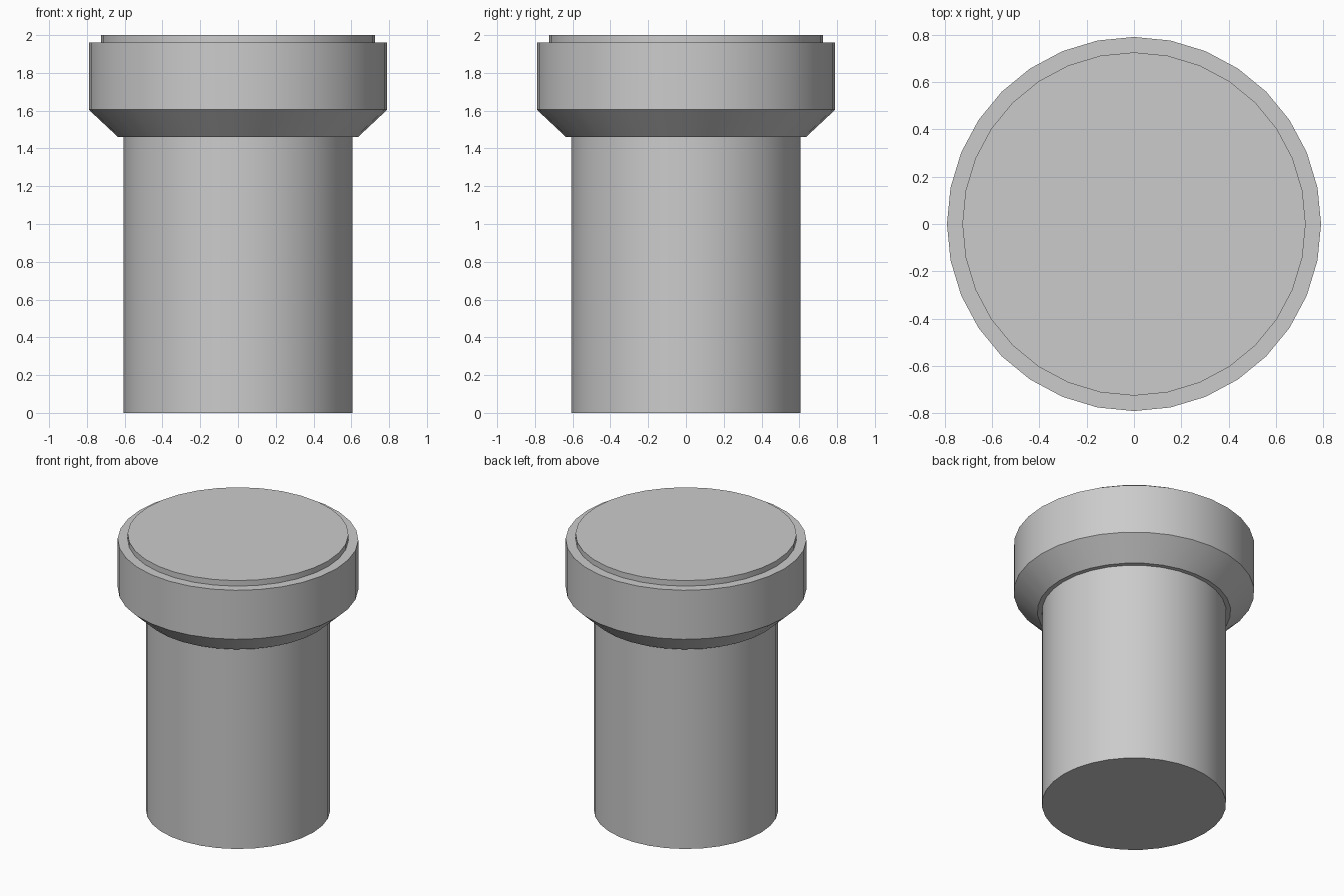
import bpy
import bmesh
from math import cos, sin, tau, radians

if "Cube" in bpy.data.objects:
    bpy.data.objects.remove(bpy.data.objects["Cube"])

SIDES = 32


def lathe(name, profile):
    """Revolve (radius, z) points around z and cap both ends."""
    bm = bmesh.new()
    rings = [[bm.verts.new((r * cos(tau * i / SIDES), r * sin(tau * i / SIDES), z))
              for i in range(SIDES)] for r, z in profile]
    for low, high in zip(rings, rings[1:]):
        for i in range(SIDES):
            j = (i + 1) % SIDES
            bm.faces.new((low[i], low[j], high[j], high[i]))
    bm.faces.new(rings[0][::-1])
    bm.faces.new(rings[-1])
    mesh = bpy.data.meshes.new(name)
    bm.to_mesh(mesh)
    bm.free()
    obj = bpy.data.objects.new(name, mesh)
    bpy.context.collection.objects.link(obj)
    bpy.ops.object.select_all(action='DESELECT')
    obj.select_set(True)
    bpy.context.view_layer.objects.active = obj
    bpy.ops.object.shade_smooth_by_angle(angle=radians(30))
    return obj


# One continuous plug: shaft, narrow ledge, flared collar, rim and raised cap
lathe("flanged_plug", [
    (0.605, 0.0), (0.605, 1.46),
    (0.635, 1.46), (0.79, 1.605),
    (0.79, 1.96), (0.725, 1.96),
    (0.725, 2.0),
])
